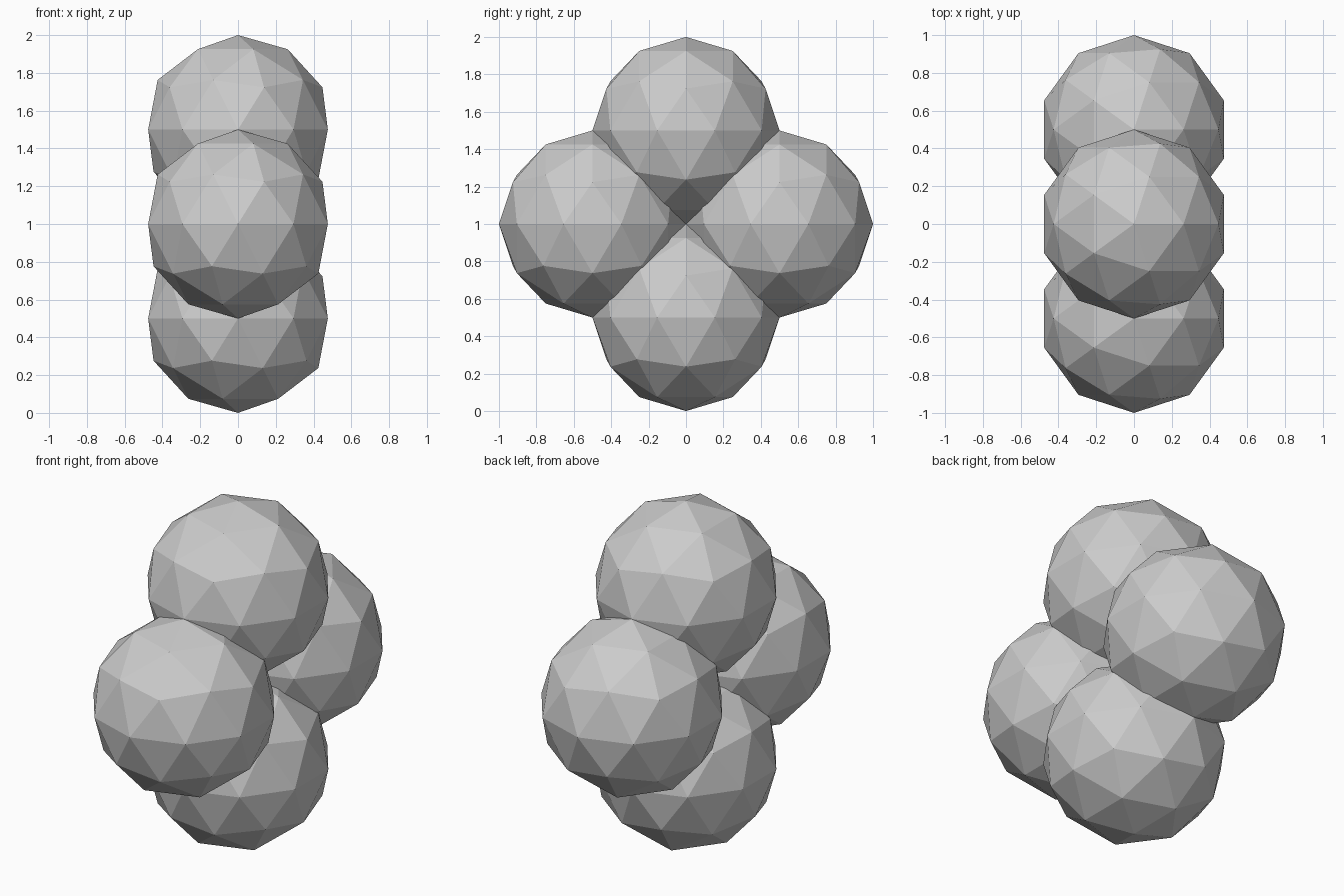
import bpy

if "Cube" in bpy.data.objects:
    bpy.data.objects.remove(bpy.data.objects["Cube"])

RADIUS = 0.5

# Four overlapping low-poly balls arranged in a diamond in the YZ plane
BALLS = {
    "bottom_ball": (0, 0, 0.5),
    "top_ball": (0, 0, 1.5),
    "front_ball": (0, -0.5, 1.0),
    "back_ball": (0, 0.5, 1.0),
}

for name, location in BALLS.items():
    bpy.ops.mesh.primitive_ico_sphere_add(subdivisions=2, radius=RADIUS, location=location)
    ball = bpy.context.object
    ball.name = name
    bpy.ops.object.shade_flat()
